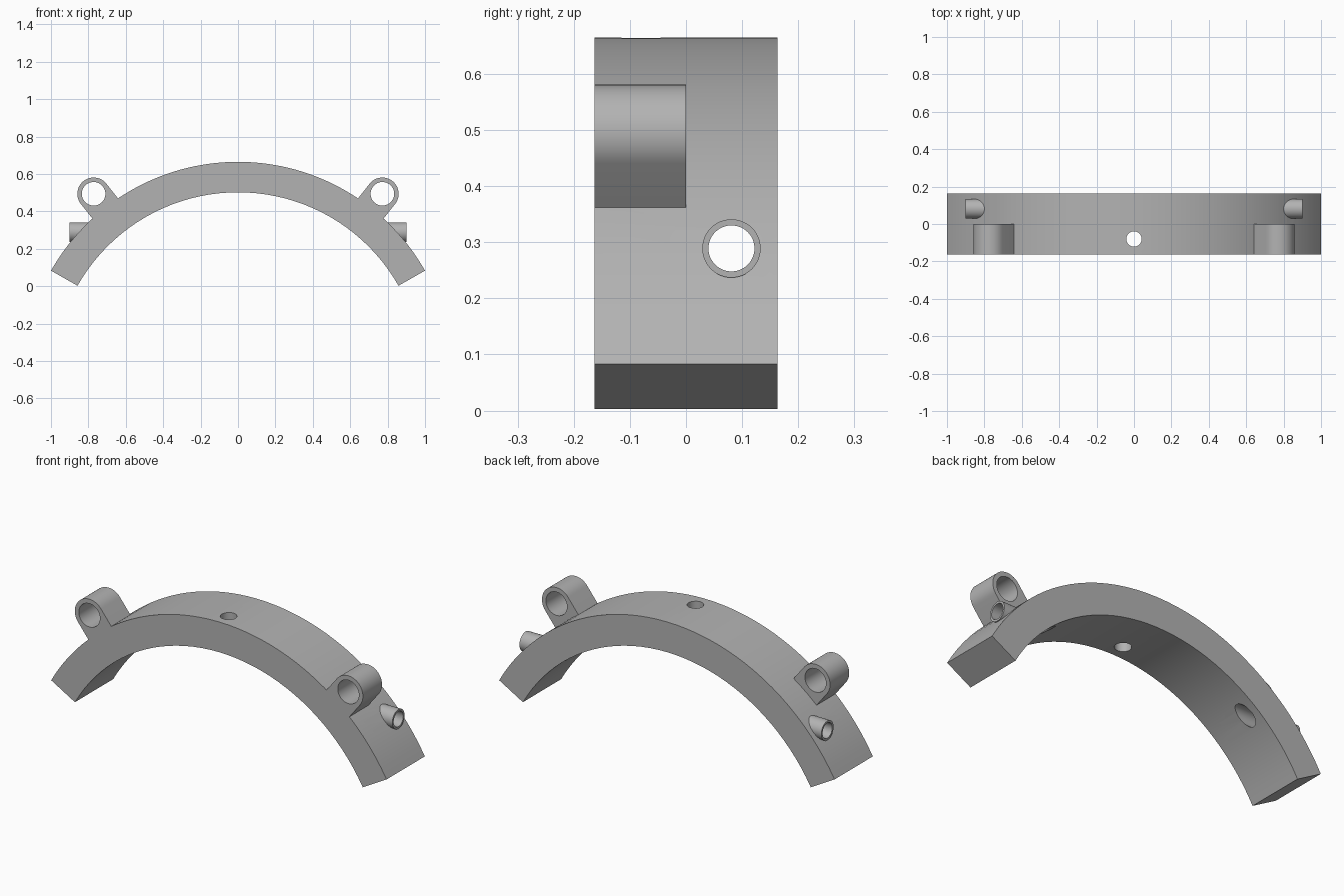
import bpy, bmesh, math
from mathutils import Matrix, Vector

cube = bpy.data.objects.get("Cube")
if cube:
    bpy.data.objects.remove(cube, do_unlink=True)

R_OUT, R_IN, CZ = 1.15, 0.987, -0.485      # arch radii and centre height
HALF_ARC = math.radians(60.4)
HALF_W = 0.163

grey = bpy.data.materials.new("plain grey")
grey.use_nodes = True
colour = (0.45, 0.45, 0.45, 1)
grey.diffuse_color = colour
grey.node_tree.nodes["Principled BSDF"].inputs["Base Color"].default_value = colour


def arc(radius, start, end, n, cx=0, cz=CZ):
    """Points on a circle in the xz plane, angle measured from +z towards +x."""
    steps = [start + (end - start) * i / n for i in range(n + 1)]
    return [(cx + radius * math.sin(a), cz + radius * math.cos(a)) for a in steps]


def add_object(name, bm):
    bmesh.ops.recalc_face_normals(bm, faces=bm.faces)
    mesh = bpy.data.meshes.new(name)
    bm.to_mesh(mesh)
    bm.free()
    mesh.materials.append(grey)
    obj = bpy.data.objects.new(name, mesh)
    bpy.context.collection.objects.link(obj)
    return obj


def extrude_profile(name, points, y0, y1):
    bm = bmesh.new()
    face = bm.faces.new([bm.verts.new((x, y0, z)) for x, z in points])
    new = bmesh.ops.extrude_face_region(bm, geom=[face])["geom"]
    bmesh.ops.translate(bm, vec=(0, y1 - y0, 0),
                        verts=[v for v in new if isinstance(v, bmesh.types.BMVert)])
    return add_object(name, bm)


def cylinder(name, centre, axis, radius, length):
    bm = bmesh.new()
    turn = Vector((0, 0, 1)).rotation_difference(Vector(axis)).to_matrix().to_4x4()
    bmesh.ops.create_cone(bm, cap_ends=True, segments=48, radius1=radius, radius2=radius,
                          depth=length, matrix=Matrix.Translation(centre) @ turn)
    return add_object(name, bm)


def subtract(obj, cutter, keep=False):
    mod = obj.modifiers.new("cut", 'BOOLEAN')
    mod.operation, mod.solver, mod.object = 'DIFFERENCE', 'EXACT', cutter
    bpy.context.view_layer.objects.active = obj
    bpy.ops.object.modifier_apply(modifier=mod.name)
    if not keep:
        bpy.data.objects.remove(cutter, do_unlink=True)


# Curved bar
bar = extrude_profile("curved_bar",
                      arc(R_OUT, -HALF_ARC, HALF_ARC, 40) + arc(R_IN, HALF_ARC, -HALF_ARC, 40),
                      -HALF_W, HALF_W)
parts = [bar]

LUG_X, LUG_Z, LUG_R, LUG_BORE = 0.772, 0.494, 0.087, 0.063
TUBE_Y, TUBE_Z, TUBE_R, TUBE_BORE = 0.081, 0.289, 0.052, 0.041

for side, label in ((1, "left"), (-1, "right")):
    # Eyelet lug: round top, straight sides, foot following the bar
    lean = side * math.atan2(LUG_X, LUG_Z - CZ)
    spread = math.asin(LUG_R / R_OUT)
    outline = arc(LUG_R, lean - math.pi / 2, lean + math.pi / 2, 24, side * LUG_X, LUG_Z)
    outline += arc(R_OUT - 0.001, lean + spread, lean - spread, 6)
    lug = extrude_profile(label + "_eyelet_lug", outline, -HALF_W, 0)
    subtract(lug, cylinder("lug_cutter", (side * LUG_X, 0, LUG_Z), (0, 1, 0), LUG_BORE, 1))

    # Side nozzle, trimmed to the bar surface and bored through
    nozzle = cylinder(label + "_nozzle", (side * 0.8, TUBE_Y, TUBE_Z), (1, 0, 0), TUBE_R, 0.2)
    subtract(nozzle, bar, keep=True)
    subtract(nozzle, cylinder("bore_cutter", (side * 0.8, TUBE_Y, TUBE_Z), (1, 0, 0),
                              TUBE_BORE, 0.8))
    parts += [lug, nozzle]

# Nozzle bores and crown hole through the bar
subtract(bar, cylinder("side_cutter", (0, TUBE_Y, TUBE_Z), (1, 0, 0), TUBE_BORE, 3))
subtract(bar, cylinder("crown_cutter", (0, -0.08, 0.58), (0, 0, 1), 0.041, 0.6))

# Smooth curves, crisp edges
bpy.ops.object.select_all(action='DESELECT')
for obj in parts:
    obj.select_set(True)
bpy.context.view_layer.objects.active = bar
bpy.ops.object.shade_smooth_by_angle(angle=math.radians(30))
